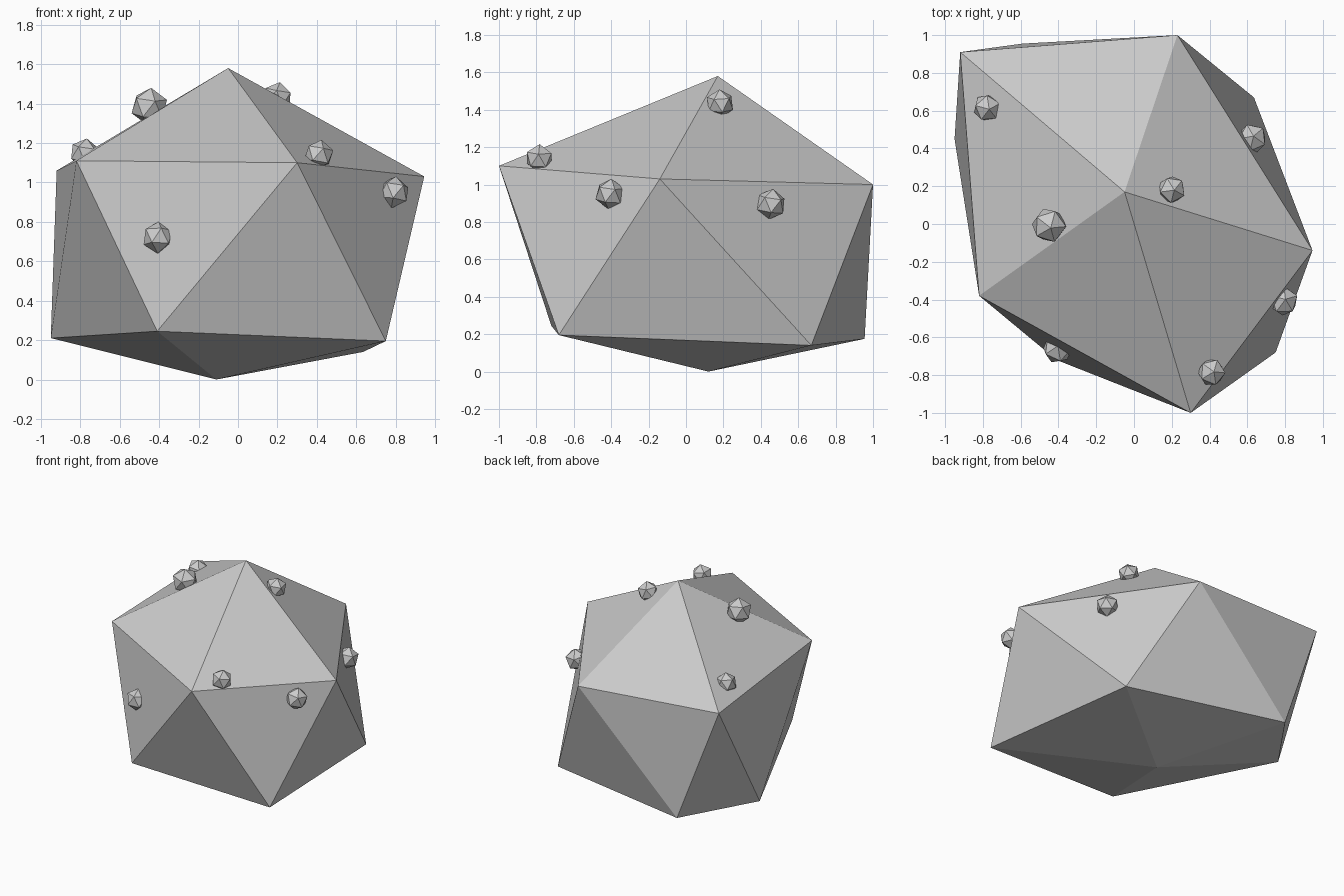
import bpy, bmesh

if "Cube" in bpy.data.objects:
    bpy.data.objects.remove(bpy.data.objects["Cube"])

# Boulder: irregular 20-sided rock (top point, upper ring, lower ring, bottom point)
top = (-0.05, 0.17, 1.58)
upper = [(0.30, -1.0, 1.10), (0.945, -0.14, 1.03), (0.23, 1.0, 1.0),
         (-0.92, 0.91, 1.06), (-0.82, -0.38, 1.11)]
lower = [(0.75, -0.68, 0.195), (0.635, 0.67, 0.14), (-0.59, 0.955, 0.175),
         (-0.95, 0.45, 0.21), (-0.41, -0.72, 0.245)]
bottom = (-0.11, 0.12, 0.0)

bm = bmesh.new()
t, b = bm.verts.new(top), bm.verts.new(bottom)
up = [bm.verts.new(p) for p in upper]
lo = [bm.verts.new(p) for p in lower]
for i in range(5):
    j = (i + 1) % 5
    bm.faces.new((t, up[i], up[j]))
    bm.faces.new((up[i], lo[i], up[j]))
    bm.faces.new((up[j], lo[i], lo[j]))
    bm.faces.new((b, lo[j], lo[i]))
bmesh.ops.recalc_face_normals(bm, faces=bm.faces)
mesh = bpy.data.meshes.new("boulder")
bm.to_mesh(mesh)
bm.free()
bpy.context.collection.objects.link(bpy.data.objects.new("boulder", mesh))

# Pebbles studding the boulder surface: x, y, z, radius
pebbles = [(-0.45, -0.007, 1.385, 0.096), (-0.778, 0.615, 1.147, 0.077),
           (0.20, 0.182, 1.433, 0.077), (0.41, -0.785, 1.14, 0.077),
           (0.79, -0.407, 0.95, 0.082), (0.625, 0.453, 0.895, 0.083),
           (-0.405, -0.66, 0.72, 0.082)]
for i, (x, y, z, r) in enumerate(pebbles):
    bpy.ops.mesh.primitive_ico_sphere_add(subdivisions=1, radius=r, location=(x, y, z),
                                          rotation=(0.15, 0.1, 0.4 * i))
    bpy.context.object.name = f"pebble_{i + 1}"
